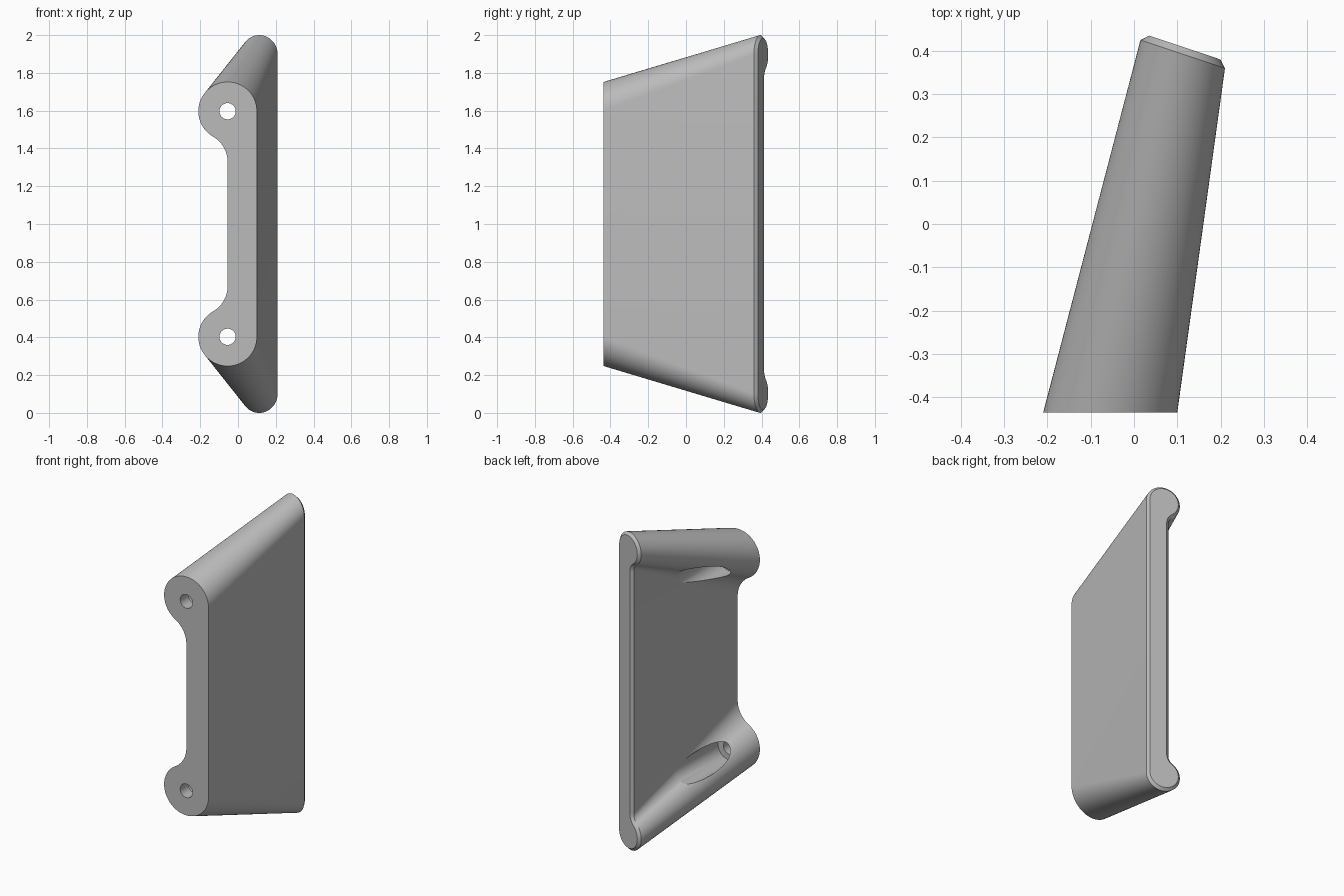
import bpy, bmesh
from math import sin, cos, pi, sqrt, atan2, radians
from mathutils import Vector, Matrix

cube = bpy.data.objects.get("Cube")
if cube:
    bpy.data.objects.remove(cube, do_unlink=True)

grey = bpy.data.materials.new("light grey")
grey.use_nodes = True
colour = (0.5, 0.5, 0.5, 1)
grey.diffuse_color = colour
grey.node_tree.nodes["Principled BSDF"].inputs["Base Color"].default_value = colour

HEAD_STEPS, FILLET_STEPS = 40, 16


def outline(half, radius, neck, fillet):
    """Bar with a round head at each end, blended into a thin neck."""
    rise = sqrt((radius + fillet) ** 2 - (neck - fillet) ** 2)
    meet = atan2(-rise, neck - fillet) + 2 * pi
    upper = []
    for i in range(HEAD_STEPS + 1):
        a = meet * i / HEAD_STEPS
        upper.append((radius * cos(a), half + radius * sin(a)))
    for i in range(1, FILLET_STEPS + 1):
        a = (meet - pi) * (1 - i / FILLET_STEPS)
        upper.append((neck - fillet + fillet * cos(a), half - rise + fillet * sin(a)))
    return upper + [(u, -v) for u, v in reversed(upper)]


def place(points, centre, across):
    return [Vector(centre) + Vector(across) * u + Vector((0, 0, v)) for u, v in points]


# Three sections: upright front, tilted back rim, and chamfered back cap
MID, HALF_FRONT, HALF_BACK = 1.0, 0.597, 0.897
HOLE_X, FRONT_Y, BEVEL = -0.055, -0.436, 0.016
tilt = radians(-18.5)
across = Vector((cos(tilt), sin(tilt), 0))
outward = Vector((-sin(tilt), cos(tilt), 0))
back = Vector((0.1125, 0.3925, MID))
sections = [
    place(outline(HALF_FRONT, 0.155, 0, 0.155), (HOLE_X, FRONT_Y, MID), (1, 0, 0)),
    place(outline(HALF_BACK, 0.103, -0.032, 0.06), back, across),
    place(outline(HALF_BACK, 0.103 - BEVEL, -0.032 + BEVEL, 0.06 + BEVEL),
          back + outward * BEVEL, across),
]

# Lofted body
bm = bmesh.new()
rings = [[bm.verts.new(p) for p in s] for s in sections]
for a, b in zip(rings, rings[1:]):
    for i in range(len(a)):
        j = (i + 1) % len(a)
        bm.faces.new((a[i], a[j], b[j], b[i]))
bm.faces.new(rings[0])
bm.faces.new(rings[-1])
bmesh.ops.recalc_face_normals(bm, faces=bm.faces)
mesh = bpy.data.meshes.new("bracket_body")
bm.to_mesh(mesh)
bm.free()
mesh.materials.append(grey)
body = bpy.data.objects.new("bracket_body", mesh)
bpy.context.collection.objects.link(body)
bpy.context.view_layer.objects.active = body
body.select_set(True)


def bore(name, radius, y0, y1, z):
    """Cut a round hole running front to back."""
    bm = bmesh.new()
    bmesh.ops.create_cone(bm, cap_ends=True, segments=48, radius1=radius, radius2=radius,
                          depth=y1 - y0, matrix=Matrix.Translation((HOLE_X, (y0 + y1) / 2, z))
                          @ Matrix.Rotation(pi / 2, 4, 'X'))
    me = bpy.data.meshes.new(name)
    bm.to_mesh(me)
    bm.free()
    me.materials.append(grey)
    cutter = bpy.data.objects.new(name, me)
    cutter.hide_render = True
    bpy.context.collection.objects.link(cutter)
    mod = body.modifiers.new(name, 'BOOLEAN')
    mod.operation, mod.solver, mod.object = 'DIFFERENCE', 'EXACT', cutter
    bpy.ops.object.modifier_apply(modifier=name)
    bpy.data.objects.remove(cutter, do_unlink=True)


# Screw holes with wide access channels behind them
for side in (1, -1):
    z = MID + side * HALF_FRONT
    bore("screw_hole", 0.043, -0.6, -0.3, z)
    bore("access_channel", 0.08, -0.355, 0.6, z)

bpy.ops.object.shade_smooth_by_angle(angle=radians(25))
